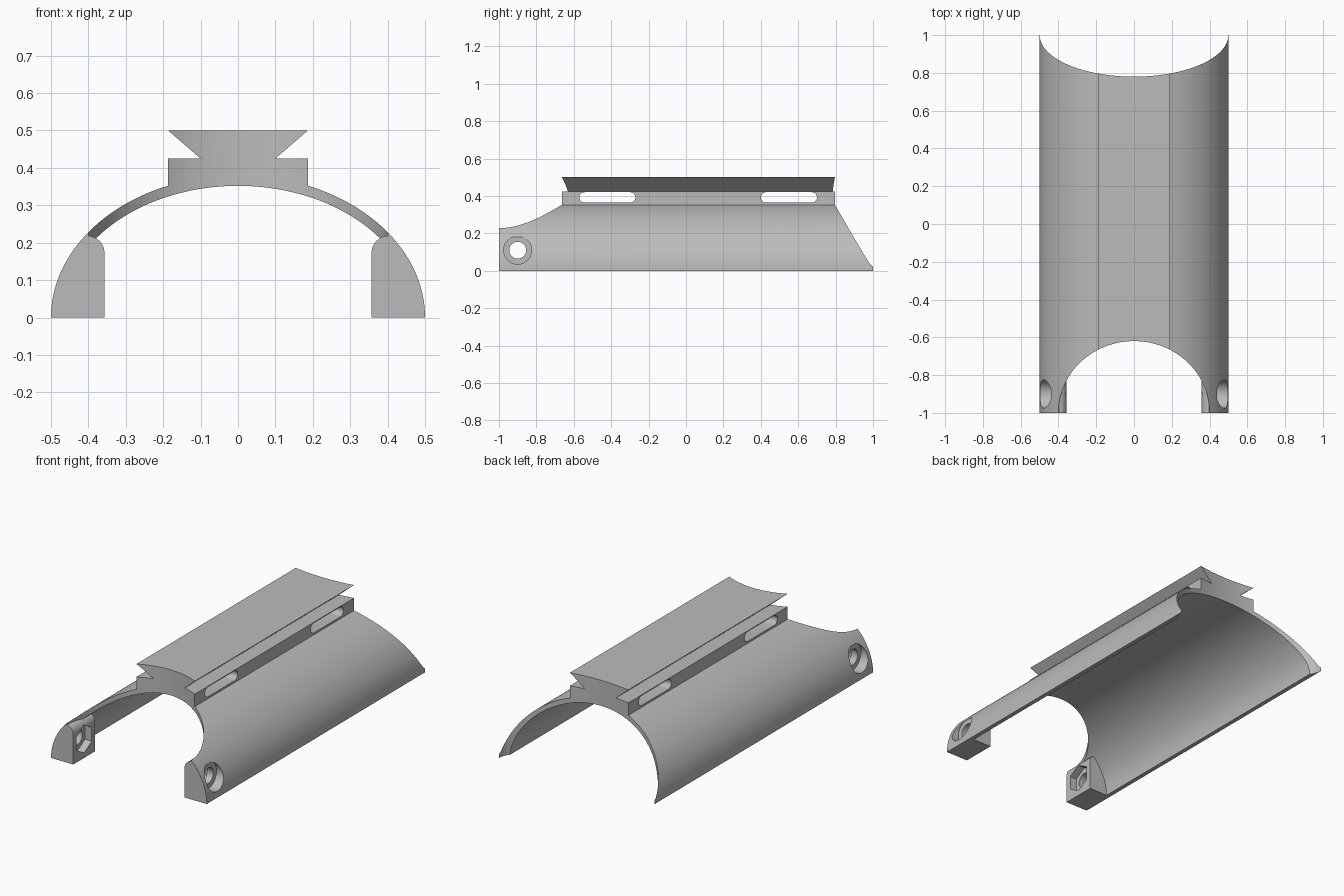
import bpy, bmesh, math
from math import sin, cos, pi, radians

if "Cube" in bpy.data.objects:
    bpy.data.objects.remove(bpy.data.objects["Cube"], do_unlink=True)

grey = bpy.data.materials.new("plain grey")
grey.use_nodes = True
grey.diffuse_color = (0.5, 0.5, 0.5, 1)
grey.node_tree.nodes["Principled BSDF"].inputs["Base Color"].default_value = (0.5, 0.5, 0.5, 1)


def prism(name, points, axis, low, high):
    """Extrude a closed 2D outline along one axis."""
    place = {"x": lambda p, d: (d, p[0], p[1]),
             "y": lambda p, d: (p[0], d, p[1]),
             "z": lambda p, d: (p[0], p[1], d)}[axis]
    bm = bmesh.new()
    ends = [[bm.verts.new(place(p, d)) for p in points] for d in (low, high)]
    for ring in ends:
        bm.faces.new(ring)
    count = len(points)
    for i in range(count):
        j = (i + 1) % count
        bm.faces.new((ends[0][i], ends[0][j], ends[1][j], ends[1][i]))
    bmesh.ops.recalc_face_normals(bm, faces=bm.faces)
    mesh = bpy.data.meshes.new(name)
    bm.to_mesh(mesh)
    bm.free()
    mesh.materials.append(grey)
    obj = bpy.data.objects.new(name, mesh)
    bpy.context.collection.objects.link(obj)
    return obj


def arc(cx, cy, rx, ry, start, end, steps):
    angles = [radians(start + (end - start) * i / steps) for i in range(steps + 1)]
    return [(cx + rx * cos(a), cy + ry * sin(a)) for a in angles]


def ring(cx, cy, rx, ry, sides, start=0):
    return arc(cx, cy, rx, ry, start, start + 360, sides)[:-1]


def combine(target, tool, operation):
    """Apply a boolean and discard the tool."""
    tool.hide_render = True
    mod = target.modifiers.new("combine", "BOOLEAN")
    mod.operation, mod.solver, mod.object = operation, "EXACT", tool
    bpy.context.view_layer.objects.active = target
    bpy.ops.object.modifier_apply(modifier=mod.name)
    bpy.data.objects.remove(tool, do_unlink=True)


# Arched shell with the dovetail rail in one cross-section
RAIL, NECK = 0.187, 0.1
rail_angle = math.degrees(math.acos(RAIL / 0.5))
side = arc(0, 0, 0.5, 0.38, 0, rail_angle, 28)
side += [(RAIL, 0.425), (NECK, 0.425), (RAIL, 0.5)]
outline = side + [(-x, z) for x, z in reversed(side)]
outline += arc(0, 0, 0.475, 0.352, 180, 0, 72)
body = prism("cradle_with_rail", outline, "y", -1, 1)

# Scooped ends
combine(body, prism("rear_scoop", ring(0, 1, 0.499, 0.22, 128), "z", -1, 1), "DIFFERENCE")
combine(body, prism("front_scoop", ring(0, -1, 0.4, 0.38, 128), "z", -1, 1), "DIFFERENCE")

# Slots through the rail
for y in (-0.42, 0.55):
    r = 0.028
    slot = arc(y + 0.122, 0.392, r, r, -90, 90, 12) + arc(y - 0.122, 0.392, r, r, 90, 270, 12)
    combine(body, prism("rail_slot", slot, "x", -0.4, 0.4), "DIFFERENCE")

# Bolt lugs at the front corners, each with bore, counterbore and nut pocket
lug_outline = [(0.357, 0)] + arc(0.402, 0.173, 0.045, 0.045, 180, 95, 8)
lug_outline += arc(0, 0, 0.494, 0.374, 35, 0, 20)
bores = [("bore", 0.045, 40, 0.3, 0.6),
         ("counterbore", 0.075, 48, 0.44, 0.6),
         ("nut_pocket", 0.08, 6, 0.3, 0.4)]
for s in (1, -1):
    lug = prism("lug", [(s * x, z) for x, z in lug_outline], "y", -1, -0.8)
    combine(body, lug, "UNION")
    for name, radius, sides, low, high in bores:
        tool = prism(name, ring(-0.9, 0.11, radius, radius, sides, 90), "x", s * low, s * high)
        combine(body, tool, "DIFFERENCE")

# Smooth curved faces, sharp edges
bpy.ops.object.select_all(action="DESELECT")
body.select_set(True)
bpy.context.view_layer.objects.active = body
bpy.ops.object.shade_smooth_by_angle(angle=radians(25))
